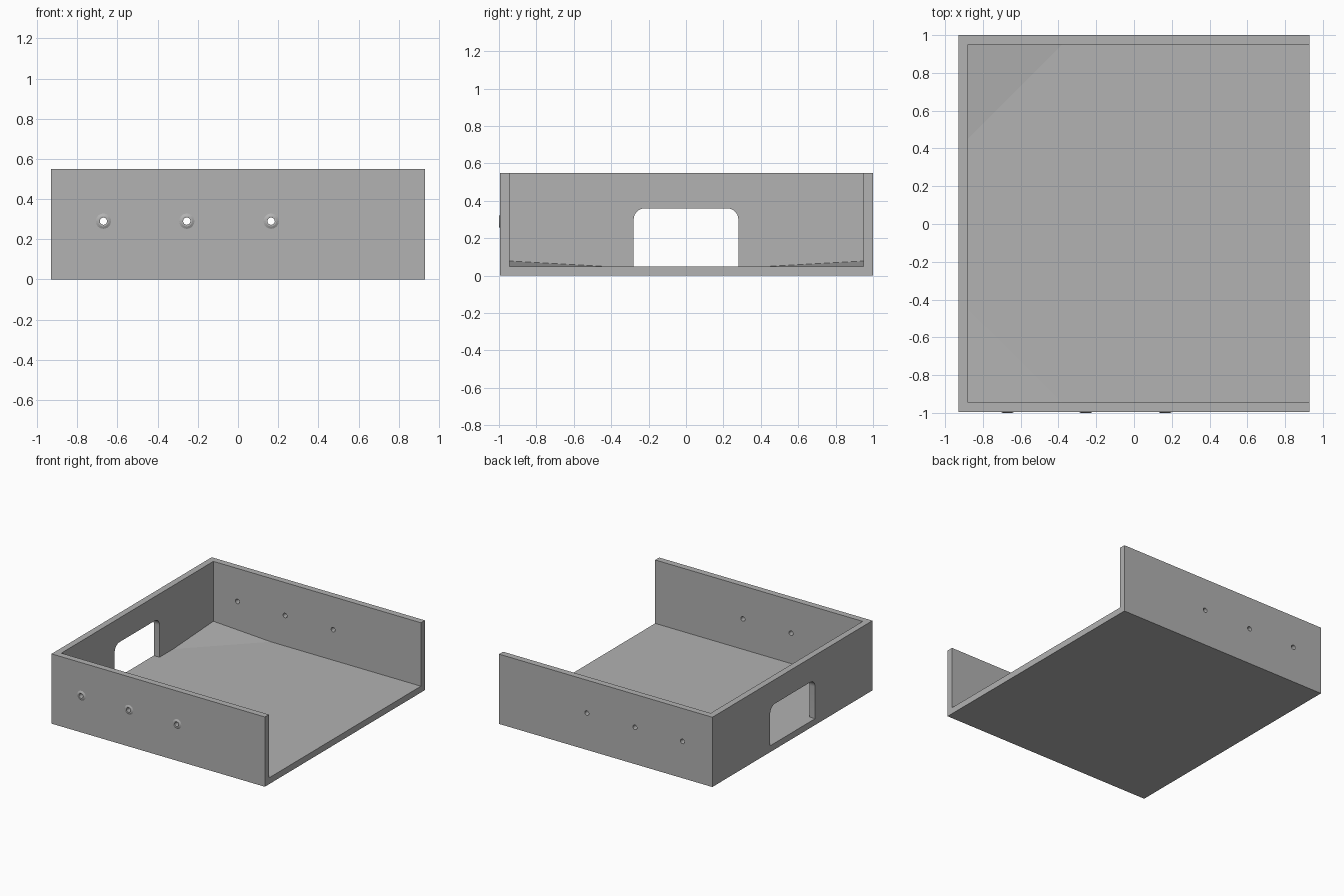
import bpy
import bmesh
import math
from mathutils import Matrix, Vector

cube = bpy.data.objects.get("Cube")
if cube:
    bpy.data.objects.remove(cube, do_unlink=True)

grey = bpy.data.materials.new("plain_grey")
grey.use_nodes = True
colour = (0.445, 0.445, 0.445, 1)
grey.diffuse_color = colour
grey.node_tree.nodes["Principled BSDF"].inputs["Base Color"].default_value = colour

X, FRONT, BACK, TOP = 0.93, -0.994, 1.0, 0.55
WALL = 0.05
HOLE_XS, HOLE_Z, HOLE_R = (-0.67, -0.255, 0.165), 0.29, 0.018


def finish(name, bm):
    bmesh.ops.recalc_face_normals(bm, faces=bm.faces)
    mesh = bpy.data.meshes.new(name)
    bm.to_mesh(mesh)
    bm.free()
    mesh.materials.append(grey)
    obj = bpy.data.objects.new(name, mesh)
    bpy.context.collection.objects.link(obj)
    return obj


def box(name, low, high):
    low, high = Vector(low), Vector(high)
    bm = bmesh.new()
    bmesh.ops.create_cube(bm, size=1)
    bmesh.ops.scale(bm, vec=high - low, verts=bm.verts)
    bmesh.ops.translate(bm, vec=(low + high) / 2, verts=bm.verts)
    return finish(name, bm)


def prism(name, points, offset):
    bm = bmesh.new()
    face = bm.faces.new([bm.verts.new(p) for p in points])
    ext = bmesh.ops.extrude_face_region(bm, geom=[face])
    moved = [v for v in ext["geom"] if isinstance(v, bmesh.types.BMVert)]
    bmesh.ops.translate(bm, vec=offset, verts=moved)
    return finish(name, bm)


# Tray: floor and three walls, open on the left side
tray = box("tray", (-X, FRONT, 0), (X, BACK, TOP))
cutters = [box("cavity_cutter", (WALL - X, FRONT + WALL, WALL), (X + 1, BACK - WALL, TOP + 1))]

# Round-topped opening in the right wall
half, top, r = 0.28, 0.36, 0.06
arch = [(-X - 0.1, -half, WALL), (-X - 0.1, half, WALL)]
for side, start in ((1, 0), (-1, math.pi / 2)):
    for i in range(9):
        a = start + i * math.pi / 16
        arch.append((-X - 0.1, side * (half - r) + r * math.cos(a), top - r + r * math.sin(a)))
cutters.append(prism("opening_cutter", arch, (0.2, 0, 0)))

# Three screw holes through both long walls
for x in HOLE_XS:
    bm = bmesh.new()
    bmesh.ops.create_cone(bm, cap_ends=True, segments=24, radius1=HOLE_R, radius2=HOLE_R, depth=3,
                          matrix=Matrix.Translation((x, 0, HOLE_Z)) @ Matrix.Rotation(math.pi / 2, 4, "X"))
    cutters.append(finish("hole_cutter", bm))

for cutter in cutters:
    cutter.hide_render = True
    cutter.hide_set(True)
    mod = tray.modifiers.new(cutter.name, "BOOLEAN")
    mod.operation = "DIFFERENCE"
    mod.solver = "EXACT"
    mod.object = cutter

bpy.context.view_layer.update()
baked = bpy.data.meshes.new_from_object(tray.evaluated_get(bpy.context.evaluated_depsgraph_get()))
tray.modifiers.clear()
tray.data = baked
for cutter in cutters:
    bpy.data.objects.remove(cutter, do_unlink=True)

# Shallow raised rims around the front holes
for x in HOLE_XS:
    bm = bmesh.new()
    rings = []
    for radius, y in ((0.038, FRONT), (0.026, -1.0), (HOLE_R, -1.0), (HOLE_R, FRONT)):
        rings.append([bm.verts.new((x + radius * math.cos(i * math.pi / 12), y,
                                    HOLE_Z + radius * math.sin(i * math.pi / 12))) for i in range(24)])
    for a, b in zip(rings, rings[1:]):
        for i in range(24):
            j = (i + 1) % 24
            bm.faces.new((a[i], a[j], b[j], b[i]))
    finish("hole_rim", bm)

# Gentle floor slopes in the two closed corners
for name, wall_y, slope_y in (("front_floor_slope", FRONT + WALL, -0.45), ("back_floor_slope", BACK - WALL, 0.45)):
    bm = bmesh.new()
    corner = (WALL - X, wall_y)
    points = [(*corner, WALL), (*corner, 0.078), (WALL - X, slope_y, WALL), (-0.38, wall_y, WALL)]
    bmesh.ops.convex_hull(bm, input=[bm.verts.new(p) for p in points])
    finish(name, bm)

# Smooth the hole walls and opening corners, keeping edges sharp
bpy.ops.object.select_all(action="DESELECT")
tray.select_set(True)
bpy.context.view_layer.objects.active = tray
bpy.ops.object.shade_smooth_by_angle(angle=math.radians(30))
